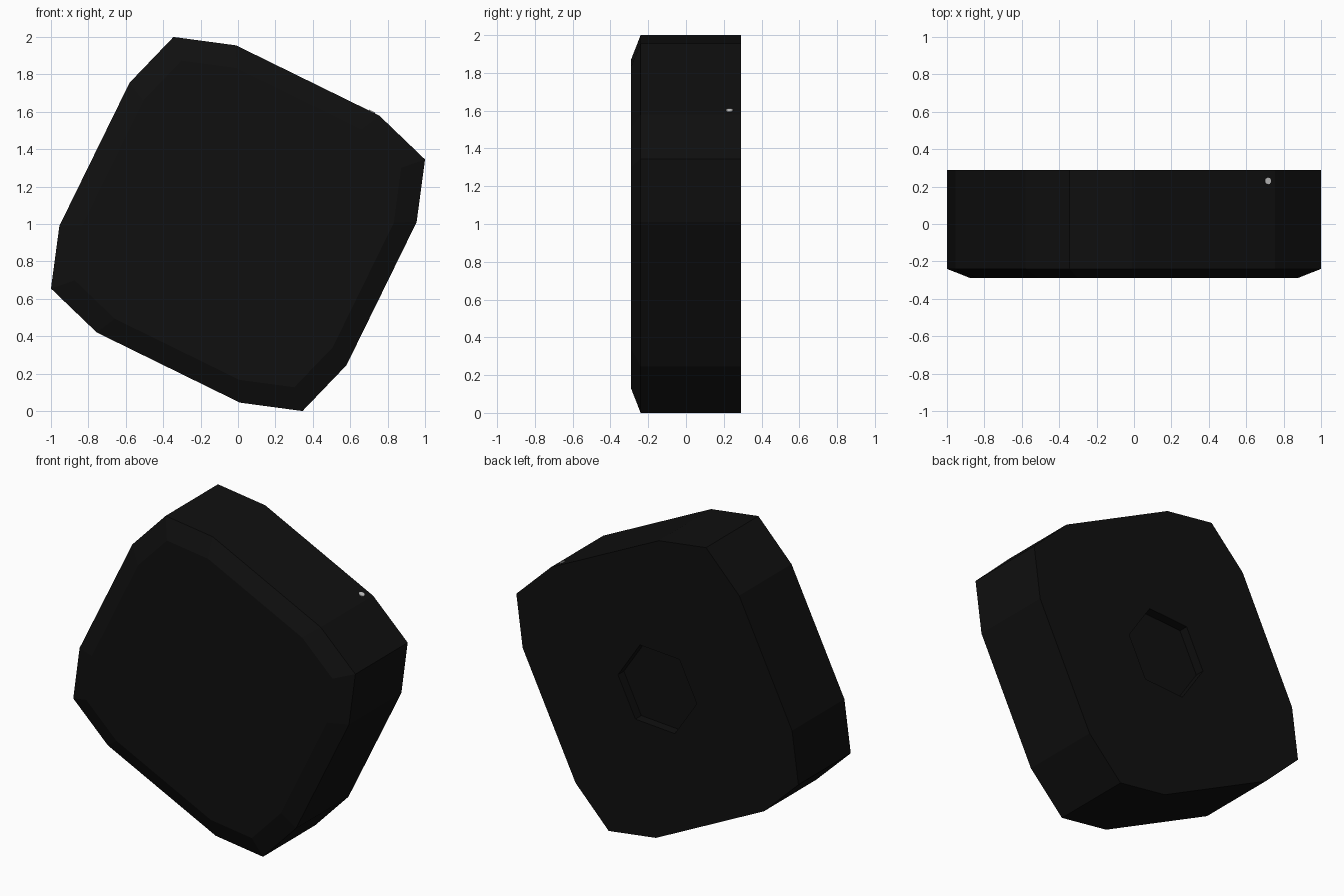
import bpy, bmesh, math
from mathutils import Matrix, Vector

if "Cube" in bpy.data.objects:
    bpy.data.objects.remove(bpy.data.objects["Cube"])

CENTRE_Z = 1.0
TILT = math.radians(26.2)


def material(name, value):
    m = bpy.data.materials.new(name)
    m.diffuse_color = (value, value, value, 1)
    m.use_nodes = True
    m.node_tree.nodes["Principled BSDF"].inputs["Base Color"].default_value = m.diffuse_color
    return m


def loft(name, rings, mat=None):
    """Skin a stack of equal-sized rings and cap both ends."""
    bm = bmesh.new()
    loops = [[bm.verts.new(p) for p in ring] for ring in rings]
    n = len(loops[0])
    for a, b in zip(loops, loops[1:]):
        for i in range(n):
            bm.faces.new((a[i], a[(i + 1) % n], b[(i + 1) % n], b[i]))
    bm.faces.new(loops[0])
    bm.faces.new(loops[-1])
    bmesh.ops.recalc_face_normals(bm, faces=bm.faces)
    mesh = bpy.data.meshes.new(name)
    bm.to_mesh(mesh)
    bm.free()
    obj = bpy.data.objects.new(name, mesh)
    bpy.context.collection.objects.link(obj)
    if mat:
        mesh.materials.append(mat)
    return obj


def ring(points, y, scale=1.0):
    return [(x * scale, y, CENTRE_Z + z * scale) for x, z in points]


black = material("black_plastic", 0.005)

# Tilted square outline with double-cut corners: three points turned four times
outline = [(-0.345, 1.0), (-0.01, 0.955), (0.755, 0.58)]
profile = []
for _ in range(4):
    profile += outline
    outline = [(z, -x) for x, z in outline]

# Body with a chamfered front rim
body = loft("body", [ring(profile, -0.29, 0.873),
                     ring(profile, -0.24),
                     ring(profile, 0.29)], black)

# Shallow hexagonal socket in the back
hexagon = [(0.28 * math.cos(math.pi / 2 - TILT + k * math.pi / 3),
            0.28 * math.sin(math.pi / 2 - TILT + k * math.pi / 3))
           for k in range(6)]
cutter = loft("socket_cutter", [ring(hexagon, 0.23), ring(hexagon, 0.4)], black)
cutter.hide_render = True
cutter.hide_viewport = True
cut = body.modifiers.new("socket", "BOOLEAN")
cut.operation = "DIFFERENCE"
cut.solver = "EXACT"
cut.object = cutter

# Small indicator light on the upper right edge
normal = Vector((math.sin(TILT), 0, math.cos(TILT)))
along = Vector((math.cos(TILT), 0, -math.sin(TILT)))
base = Vector((0.715, 0.23, CENTRE_Z + 0.5996))


def disc(offset):
    return [base + normal * offset
            + along * (0.018 * math.cos(k * math.pi / 6))
            + Vector((0, 0.018 * math.sin(k * math.pi / 6), 0))
            for k in range(12)]


loft("indicator_light", [disc(-0.01), disc(0.005)])
